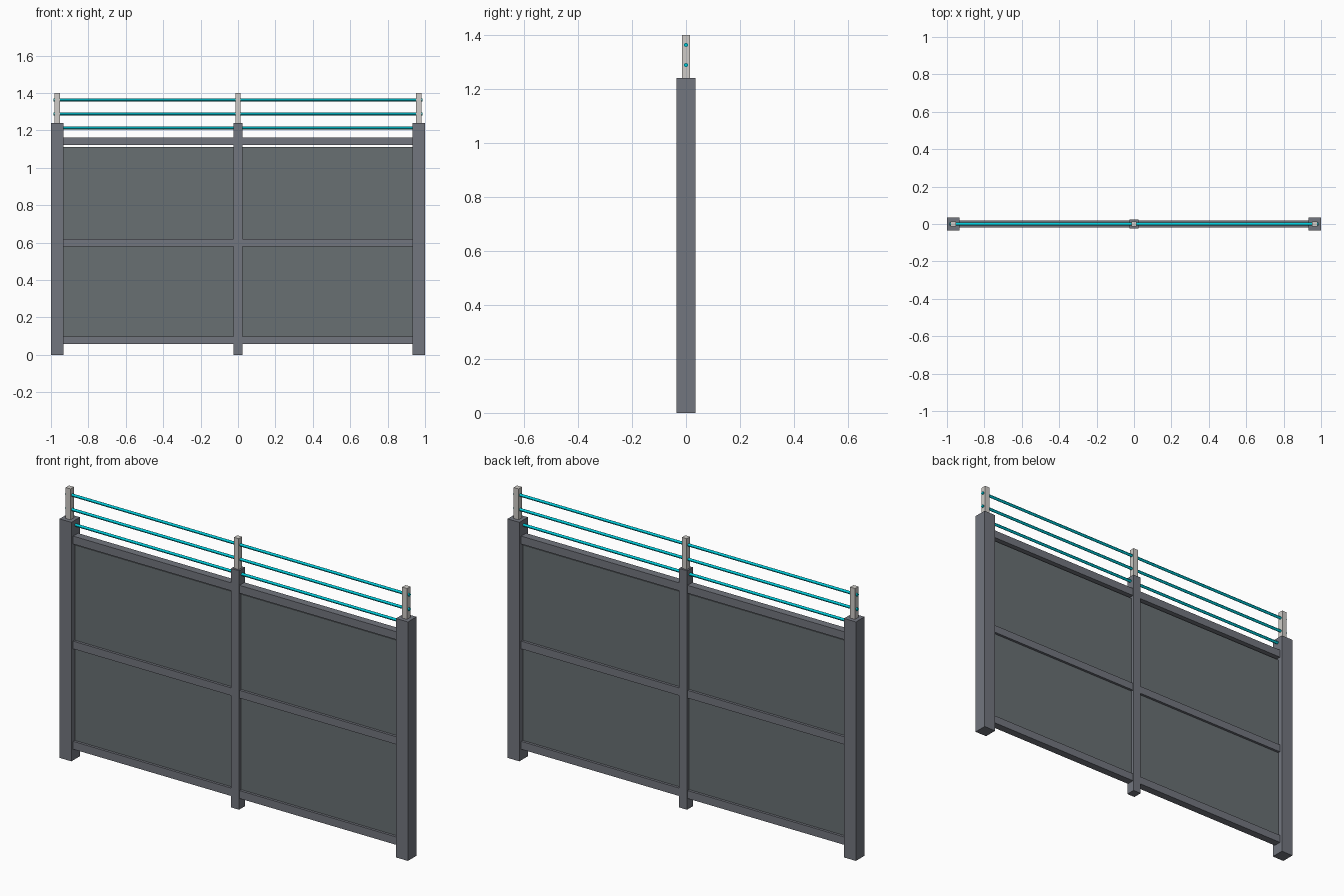
import bpy
from math import pi

if "Cube" in bpy.data.objects:
    bpy.data.objects.remove(bpy.data.objects["Cube"])


def material(name, rgb):
    m = bpy.data.materials.new(name)
    m.diffuse_color = (*rgb, 1)
    m.use_nodes = True
    m.node_tree.nodes["Principled BSDF"].inputs["Base Color"].default_value = m.diffuse_color
    return m


STEEL = material("dark_steel", (0.17, 0.18, 0.21))
SHEET = material("dark_sheet", (0.14, 0.16, 0.17))
INSULATOR = material("pale_insulator", (0.62, 0.60, 0.57))
WIRE = material("cyan_wire", (0.0, 0.60, 0.70))


def box(name, x, y, z, mat):
    """Box from (min, max) ranges."""
    bpy.ops.mesh.primitive_cube_add(
        size=1, location=[(r[0] + r[1]) / 2 for r in (x, y, z)])
    o = bpy.context.object
    o.name = name
    o.scale = [r[1] - r[0] for r in (x, y, z)]
    bpy.ops.object.transform_apply(location=False, rotation=False, scale=True)
    o.data.materials.append(mat)
    return o


def around(c, half):
    return (c - half, c + half)


# Posts with pale insulating stakes on top
POST_X = 0.966
for name, x, half in (("left", -POST_X, 0.034), ("middle", 0, 0.023),
                      ("right", POST_X, 0.034)):
    box(name + "_post", around(x, half), around(0, half + 0.001), (0, 1.24), STEEL)
    box(name + "_stake", around(x, 0.014), around(0, 0.014), (1.235, 1.40), INSULATOR)

# Rails and infill sheets in each bay
for side, x in (("left", (-0.935, -0.02)), ("right", (0.02, 0.935))):
    for name, z in (("bottom", (0.057, 0.098)), ("middle", (0.578, 0.618)),
                    ("top", (1.122, 1.163))):
        box(f"{side}_{name}_rail", x, around(0, 0.02), z, STEEL)
    box(side + "_panel", x, around(0, 0.007), (0.06, 1.112), SHEET)

# Horizontal wires
for i, z in enumerate((1.213, 1.288, 1.363)):
    bpy.ops.mesh.primitive_cylinder_add(
        vertices=12, radius=0.0075, depth=1.974,
        location=(0, 0, z), rotation=(0, pi / 2, 0))
    wire = bpy.context.object
    wire.name = f"wire_{i + 1}"
    wire.data.materials.append(WIRE)
    bpy.ops.object.shade_smooth_by_angle()
